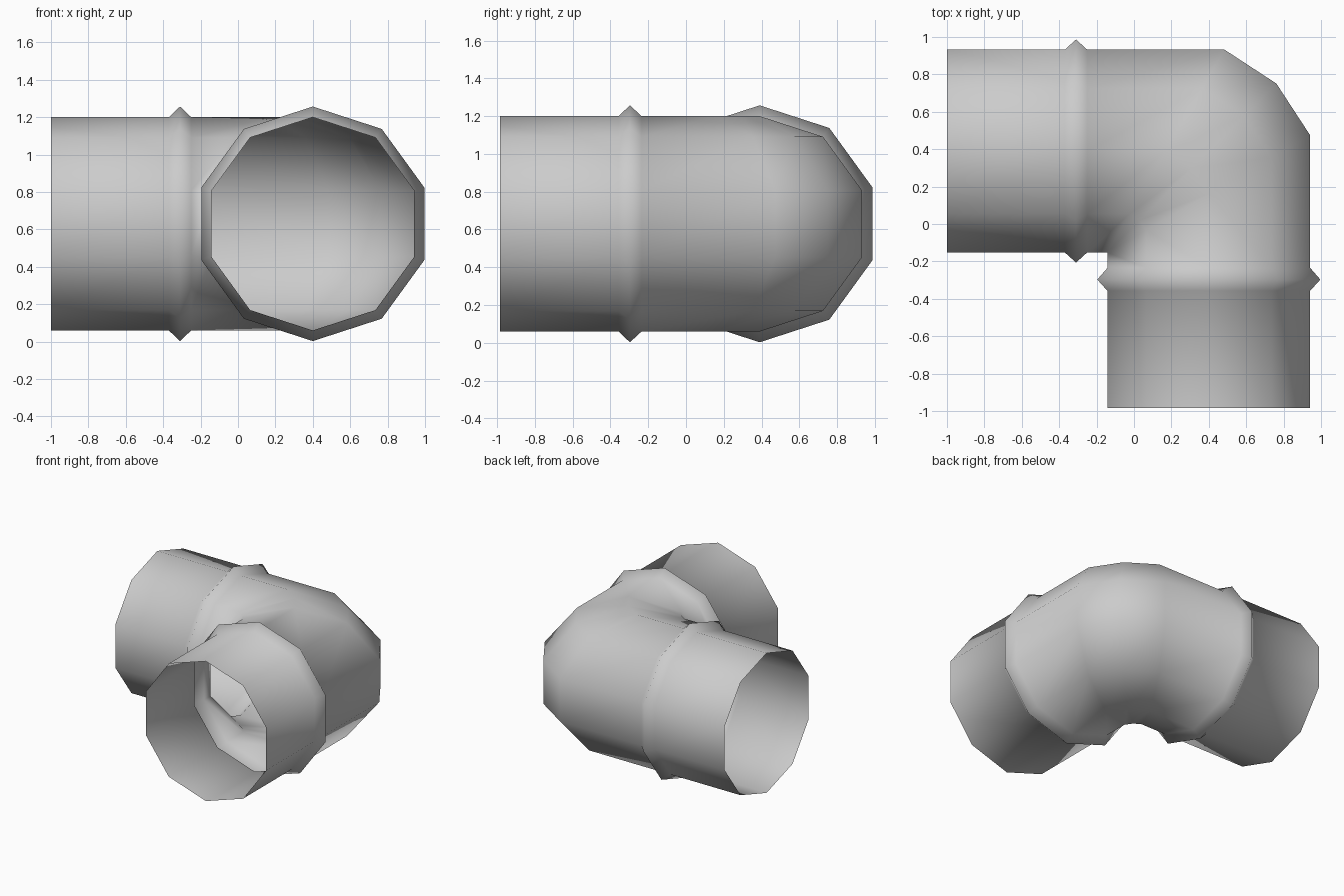
import bpy, bmesh
from math import sin, cos, radians, tan

if "Cube" in bpy.data.objects:
    bpy.data.objects.remove(bpy.data.objects["Cube"])

SIDES = 10
R, RIB = 0.57, 0.627                 # pipe radius, rib peak radius
CX, CY, CZ = 0.40, 0.39, 0.63        # leg axes
HALF = R * cos(radians(18))          # flat-side half width
KX, KY = CX - HALF, CY - HALF        # inner corner of the bend


def section(r):
    # decagon with a point on top, as (distance from inner corner, height)
    return [(HALF + r * sin(radians(36 * i)), CZ + r * cos(radians(36 * i)))
            for i in range(SIDES)]


rings = []

# leg along x, with its raised rib
for x, r in [(-1.0, R), (-0.37, R), (-0.31, RIB), (-0.25, R)]:
    rings.append([(x, KY + d, z) for d, z in section(r)])

# bend: mitred sections fanning out from the inner corner
t = tan(radians(30))
for fx, fy in [(t, 1.0), (0.833, 0.833), (1.0, t)]:
    rings.append([(KX + d * fx, KY + d * fy, z) for d, z in section(R)])

# leg along y, with its raised rib
for y, r in [(-0.235, R), (-0.297, RIB), (-0.357, R), (-0.985, R)]:
    rings.append([(KX + d, y, z) for d, z in section(r)])

# skin the sections into one open tube
bm = bmesh.new()
loops = [[bm.verts.new(p) for p in ring] for ring in rings]
for a, b in zip(loops, loops[1:]):
    for i in range(SIDES):
        j = (i + 1) % SIDES
        bm.faces.new((a[i], a[j], b[j], b[i]))
bmesh.ops.remove_doubles(bm, verts=bm.verts, dist=0.001)
bmesh.ops.recalc_face_normals(bm, faces=bm.faces)
# the tube is open, so make sure its top faces outward
top = max(bm.faces, key=lambda f: f.calc_center_median().z)
if top.normal.z < 0:
    bmesh.ops.reverse_faces(bm, faces=bm.faces)
for f in bm.faces:
    f.smooth = True

mesh = bpy.data.meshes.new("pipe_elbow")
bm.to_mesh(mesh)
bm.free()
bpy.context.collection.objects.link(bpy.data.objects.new("pipe_elbow", mesh))
